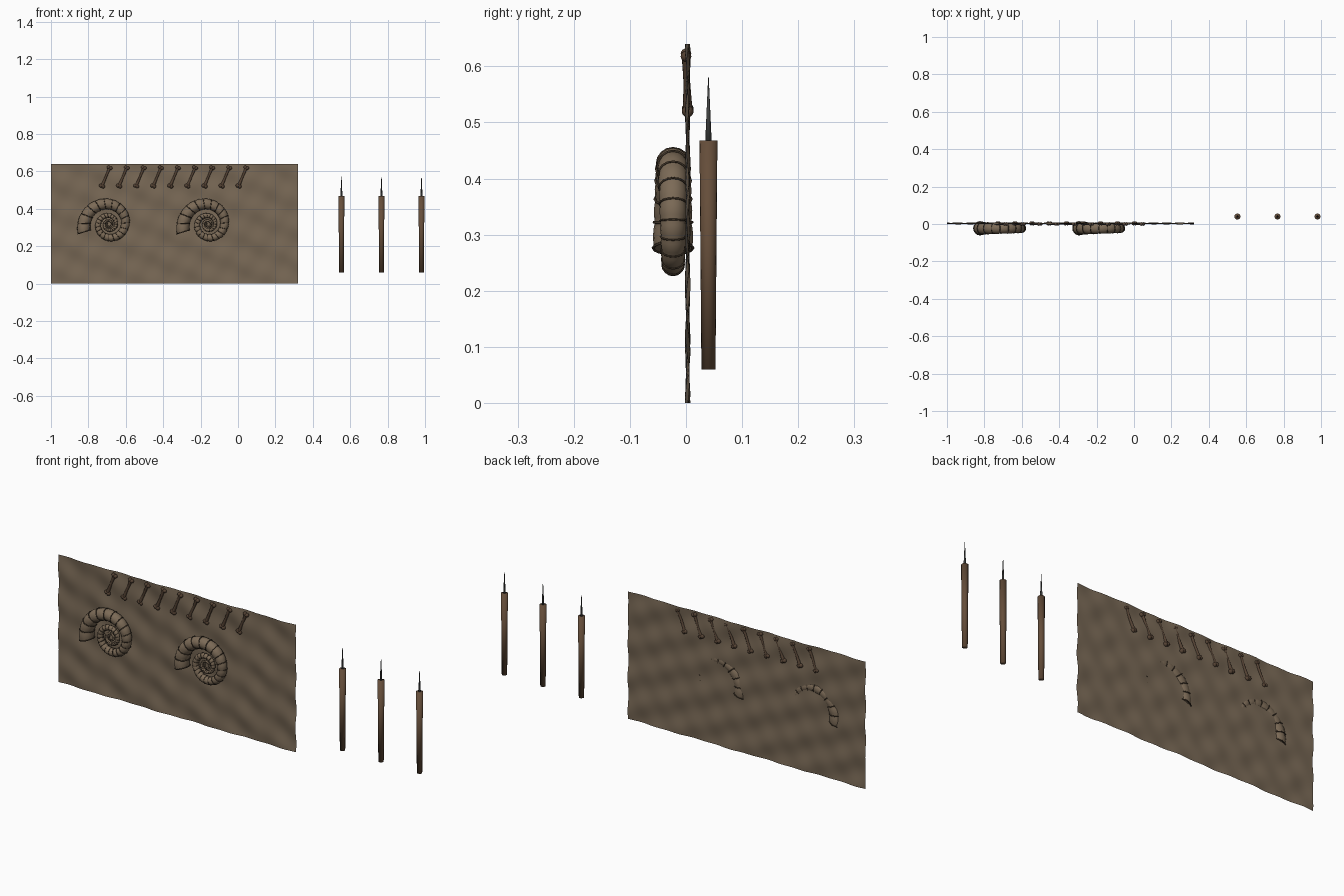
import bpy, bmesh
from math import sin, cos, pi, exp, radians
from mathutils import Vector, Matrix

if "Cube" in bpy.data.objects:
    bpy.data.objects.remove(bpy.data.objects["Cube"])


def material(name, rgb):
    m = bpy.data.materials.new(name)
    m.use_nodes = True
    m.diffuse_color = (*rgb, 1)
    m.node_tree.nodes["Principled BSDF"].inputs["Base Color"].default_value = (*rgb, 1)
    return m


STONE = material("sandstone", (0.19, 0.14, 0.092))
SHELL = material("shell brown", (0.20, 0.145, 0.094))
RIB = material("dark rib", (0.05, 0.034, 0.021))
BONE = material("bone brown", (0.09, 0.055, 0.034))
WOOD = material("handle wood", (0.13, 0.075, 0.042))
STEEL = material("dark steel", (0.06, 0.062, 0.06))


def finish(name, bm, mat, angle=None):
    bmesh.ops.recalc_face_normals(bm, faces=bm.faces)
    mesh = bpy.data.meshes.new(name)
    bm.to_mesh(mesh)
    bm.free()
    mesh.materials.append(mat)
    ob = bpy.data.objects.new(name, mesh)
    bpy.context.collection.objects.link(ob)
    mesh.shade_smooth()
    if angle:
        mesh.set_sharp_from_angle(angle=radians(angle))
    return ob


def loft(bm, rings, closed=False):
    """Skin a list of vertex rings; cap the ends unless closed."""
    loops = [[bm.verts.new(p) for p in ring] for ring in rings]
    n = len(loops[0])
    pairs = list(zip(loops, loops[1:]))
    if closed:
        pairs.append((loops[-1], loops[0]))
    for a, b in pairs:
        for i in range(n):
            j = (i + 1) % n
            bm.faces.new((a[i], a[j], b[j], b[i]))
    if not closed:
        bm.faces.new(loops[0])
        bm.faces.new(loops[-1])


def circle(center, u, v, r, n):
    return [center + (u * cos(2 * pi * i / n) + v * sin(2 * pi * i / n)) * r for i in range(n)]


def lathe(bm, profile, matrix, n):
    loft(bm, [[matrix @ p for p in circle(Vector((0, 0, z)), Vector((1, 0, 0)), Vector((0, 1, 0)), r, n)]
              for r, z in profile])


# Rippled stone sheet
bm = bmesh.new()
bmesh.ops.create_grid(bm, x_segments=120, y_segments=60, size=1)
for v in bm.verts:
    x, z = -0.34 + v.co.x * 0.66, 0.32 + v.co.y * 0.32
    v.co = (x, 0.003 + 0.003 * sin(18 * x + 40 * z) + 0.002 * sin(45 * x) * cos(30 * z), z)
finish("stone_slab", bm, STONE)


# Coiled shells: logarithmic spiral tube with thin ribs
GROWTH, START, TURNS = 0.134, radians(197), 3.2
DEPTH = Vector((0, 1, 0))


def spiral(t, center):
    """Point, outward direction and tube radius at t radians in from the mouth."""
    a, r = START - t, 0.139 * exp(-GROWTH * t)
    out = Vector((cos(a), 0, sin(a)))
    return center + out * r, out, 0.25 * r + 0.001


for side, cx in (("right", -0.69), ("left", -0.16)):
    center = Vector((cx, -0.023, 0.317))
    ribs = 60
    step = TURNS * 2 * pi / ribs
    tube, rings = bmesh.new(), bmesh.new()
    sections = []
    for k in range(ribs * 4 + 1):
        p, out, r = spiral(k * step / 4, center)
        bulge = 0.95 + 0.07 * abs(sin(pi * k / 4))
        sections.append(circle(p, out, DEPTH, r * bulge, 16))
    loft(tube, sections)
    for k in range(ribs):
        p, out, r = spiral(k * step, center)
        along = out.cross(DEPTH)
        w = r * 0.06 + 0.0004
        hoop = []
        for i in range(16):
            d = out * cos(pi * i / 8) + DEPTH * sin(pi * i / 8)
            hoop.append(circle(p + d * r, d, along, w, 5))
        loft(rings, hoop, closed=True)
    finish(side + "_coiled_shell", tube, SHELL, 60)
    finish(side + "_shell_ribs", rings, RIB)

# Row of leaning bones with knobbed ends
for k in range(9):
    bm = bmesh.new()
    low = Vector((-0.727 + k * 0.0913, 0.003, 0.522))
    high = low + Vector((0.041, -0.003, 0.098))
    axis = high - low
    rot = axis.to_track_quat("Z", "Y").to_matrix().to_4x4()
    length = axis.length
    lathe(bm, [(0.009, 0), (0.0075, 0.2 * length), (0.006, 0.5 * length),
               (0.007, 0.8 * length), (0.008, length)], Matrix.Translation(low) @ rot, 10)
    side_dir = axis.cross(DEPTH).normalized()
    for end, r in ((low, 0.0105), (high, 0.0095)):
        for s in (-1, 1):
            bmesh.ops.create_uvsphere(bm, u_segments=12, v_segments=8, radius=r,
                                      matrix=Matrix.Translation(end + side_dir * s * 0.006))
    finish("bone_%d" % (k + 1), bm, BONE, 60)

# Standing picks: tapered wooden handle and steel spike
for k, x in enumerate((0.553, 0.767, 0.981)):
    place = Matrix.Translation((x, 0.04, 0))
    bm = bmesh.new()
    lathe(bm, [(0.0125, 0.06), (0.016, 0.468)], place, 16)
    finish("pick_handle_%d" % (k + 1), bm, WOOD)
    bm = bmesh.new()
    lathe(bm, [(0.006, 0.46), (0.0006, 0.58)], place, 12)
    finish("pick_spike_%d" % (k + 1), bm, STEEL)
